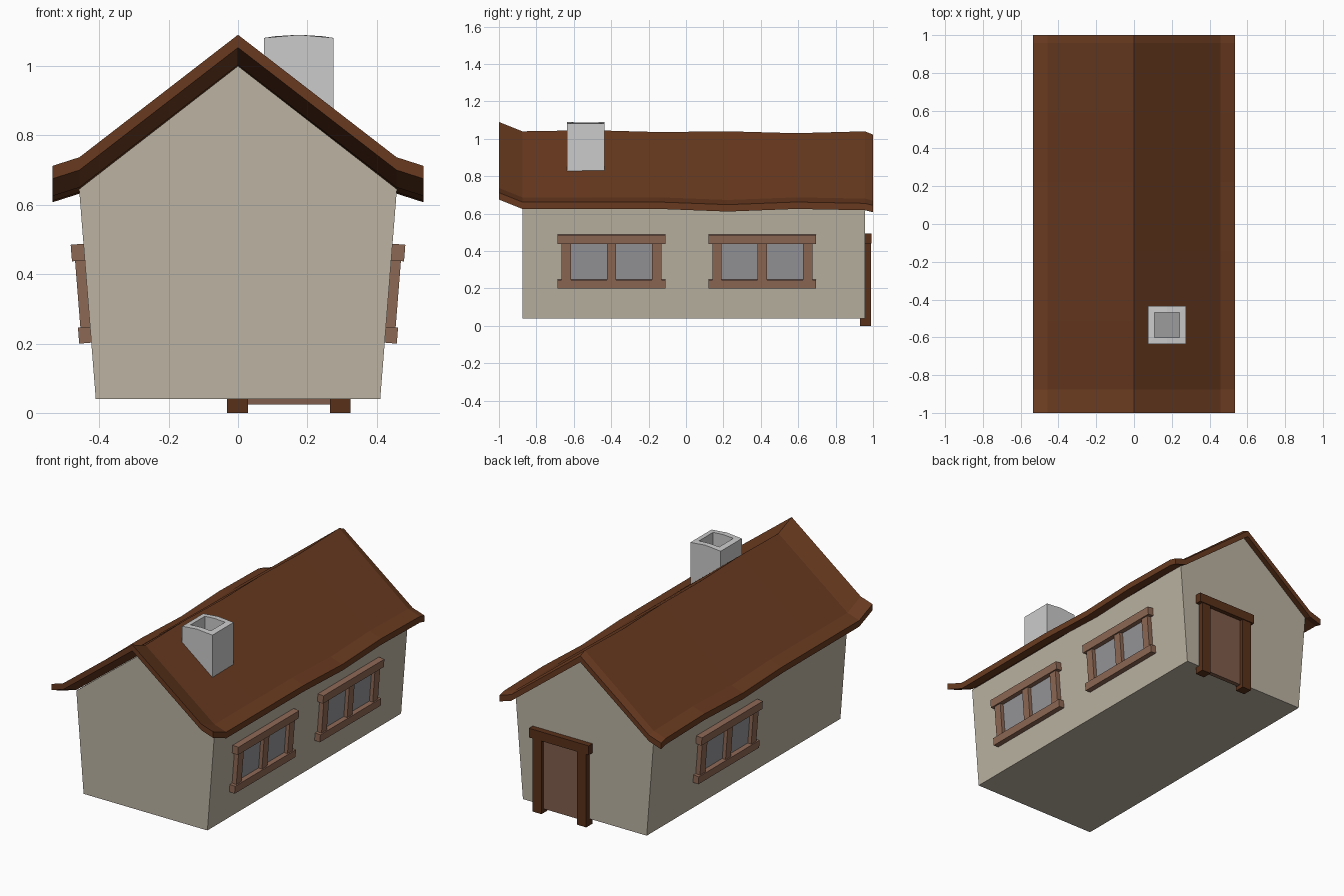
import bpy, bmesh, math
from mathutils import Matrix, Vector

if "Cube" in bpy.data.objects:
    bpy.data.objects.remove(bpy.data.objects["Cube"])


def material(name, rgb):
    m = bpy.data.materials.new(name)
    m.diffuse_color = (*rgb, 1)
    m.use_nodes = True
    m.node_tree.nodes["Principled BSDF"].inputs["Base Color"].default_value = m.diffuse_color
    return m


PLASTER = material("plaster", (0.50, 0.45, 0.36))
ROOF = material("roof_brown", (0.14, 0.042, 0.014))
DARK = material("dark_wood", (0.10, 0.03, 0.010))
WOOD = material("window_wood", (0.27, 0.14, 0.09))
PANEL = material("door_wood", (0.22, 0.11, 0.07))
GLASS = material("glass_grey", (0.30, 0.30, 0.32))


def finish(name, bm, mat=None):
    bmesh.ops.recalc_face_normals(bm, faces=bm.faces)
    me = bpy.data.meshes.new(name)
    bm.to_mesh(me)
    bm.free()
    ob = bpy.data.objects.new(name, me)
    bpy.context.collection.objects.link(ob)
    if mat:
        me.materials.append(mat)
    return ob


def boxes(name, spans, mat, matrix=Matrix()):
    """Each span is (x0, x1, y0, y1, z0, z1)."""
    bm = bmesh.new()
    for x0, x1, y0, y1, z0, z1 in spans:
        m = (matrix @ Matrix.Translation(((x0 + x1) / 2, (y0 + y1) / 2, (z0 + z1) / 2))
             @ Matrix.Diagonal((x1 - x0, y1 - y0, z1 - z0, 1)))
        bmesh.ops.create_cube(bm, size=1, matrix=m)
    return finish(name, bm, mat)


def loft(name, rings, mat=None, closed=False):
    """Skin between equal closed rings; cap the ends or join last to first."""
    bm = bmesh.new()
    vs = [[bm.verts.new(p) for p in r] for r in rings]
    n = len(vs[0])
    for a, b in zip(vs, vs[1:] + ([vs[0]] if closed else [])):
        for i in range(n):
            j = (i + 1) % n
            bm.faces.new((a[i], a[j], b[j], b[i]))
    if not closed:
        bm.faces.new(vs[0])
        bm.faces.new(vs[-1])
    return finish(name, bm, mat)


# House body: pentagon section, wider at the eaves
Y0, Y1 = -0.875, 0.957
section = [(-0.41, 0.04), (0.41, 0.04), (0.458, 0.645), (0, 1.0), (-0.458, 0.645)]
loft("walls", [[(x, y, z) for x, z in section] for y in (Y0, Y1)], PLASTER)

# Roof: bent sheet with a slightly sagging ridge and eaves
stations = [(-1.0, 0.05, 0.05), (-0.875, 0.0, 0.0), (-0.51, 0.006, 0.0), (-0.143, -0.004, 0.0),
            (0.223, 0.0, -0.014), (0.589, -0.01, 0.0), (Y1, 0.0, -0.007), (1.0, -0.018, -0.018)]
rings = []
for y, ridge, eave in stations:
    top = [(-0.535, 0.662 + eave), (-0.457, 0.687 + eave), (0, 1.04 + ridge),
           (0.457, 0.687 + eave), (0.535, 0.662 + eave)]
    bottom = [(x, z - 0.037) for x, z in reversed(top)]
    rings.append([(x, y, z) for x, z in top + bottom])
bm_roof = loft("roof", rings, ROOF)

# Chimney: square tube with slightly bowed rim and sloping foot
CX, CY = 0.175, -0.535


def square(h, zf):
    ring = [(-h, -h), (0, -h), (h, -h), (h, 0), (h, h), (0, h), (-h, h), (-h, 0)]
    return [(CX + x, CY + y, zf(x, y)) for x, y in ring]


def foot(x, y):
    return 1.02 - 0.772 * (CX + x)


def rim(x, y):
    return 1.09 - 0.9 * x * x


def floor(x, y):
    return 1.03 - 0.772 * (CX + x) + 0.02


loft("chimney", [square(0.1, foot), square(0.1, rim), square(0.067, rim), square(0.067, floor)])

# Windows: frame and glass lean with the side walls
LEAN = math.atan2(0.048, 0.605)


def window(name, side, yc):
    zc = 0.345
    m = (Matrix.Translation((side * (0.41 + (zc - 0.04) * math.tan(LEAN)), yc, zc))
         @ Matrix.Rotation(side * LEAN, 4, 'Y') @ Matrix.Diagonal((side, 1, 1, 1)))
    frame = [(-0.005, 0.037, -0.288, 0.288, 0.095, 0.143),
             (-0.005, 0.035, -0.288, 0.288, -0.143, -0.097)]
    frame += [(-0.005, 0.028, y - 0.025, y + 0.025, -0.1, 0.1) for y in (-0.242, 0, 0.242)]
    boxes(name + "_frame", frame, WOOD, m)
    boxes(name + "_glass", [(-0.005, 0.006, -0.22, 0.22, -0.098, 0.098)], GLASS, m)


window("right_front_window", 1, -0.398)
window("right_rear_window", 1, 0.408)
window("left_window", -1, 0.25)

# Door on the back wall
DX = 0.147
boxes("door_frame", [(DX - 0.178, DX - 0.118, 0.93, 0.988, 0, 0.445),
                     (DX + 0.118, DX + 0.178, 0.93, 0.988, 0, 0.445),
                     (DX - 0.198, DX + 0.198, 0.93, 0.993, 0.44, 0.495)], DARK)
boxes("door_panel", [(DX - 0.12, DX + 0.12, 0.94, 0.967, 0.024, 0.442)], PANEL)
